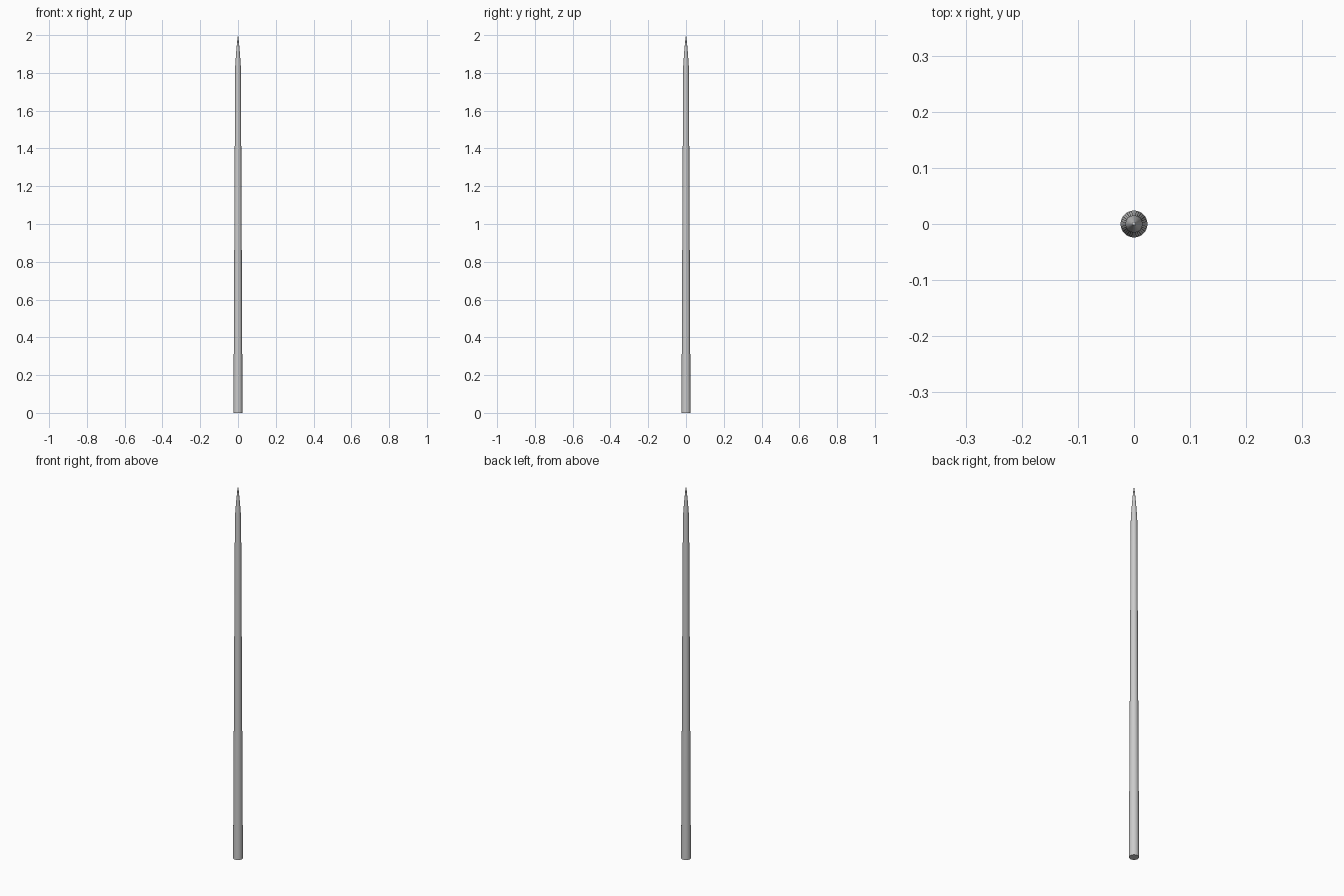
import bpy, bmesh, math

if "Cube" in bpy.data.objects:
    bpy.data.objects.remove(bpy.data.objects["Cube"])

SIDES = 32
# Profile (radius, height): tapered shaft, then a slightly rounded point
PROFILE = [(0.024, 0.0), (0.0152, 1.83), (0.0115, 1.885),
           (0.0075, 1.935), (0.0032, 1.98)]
TIP_Z = 2.0

bm = bmesh.new()
rings = []
for r, z in PROFILE:
    rings.append([bm.verts.new((r * math.cos(2 * math.pi * i / SIDES),
                                r * math.sin(2 * math.pi * i / SIDES), z))
                  for i in range(SIDES)])

# Base cap
bm.faces.new(rings[0][::-1])
# Side walls
for a, b in zip(rings, rings[1:]):
    for i in range(SIDES):
        j = (i + 1) % SIDES
        bm.faces.new((a[i], a[j], b[j], b[i]))
# Pointed tip
tip = bm.verts.new((0, 0, TIP_Z))
for i in range(SIDES):
    bm.faces.new((rings[-1][i], rings[-1][(i + 1) % SIDES], tip))

mesh = bpy.data.meshes.new("tapered_spike")
bm.to_mesh(mesh)
bm.free()
spike = bpy.data.objects.new("tapered_spike", mesh)
bpy.context.collection.objects.link(spike)
bpy.context.view_layer.objects.active = spike
spike.select_set(True)
bpy.ops.object.shade_smooth_by_angle(angle=math.radians(30))
